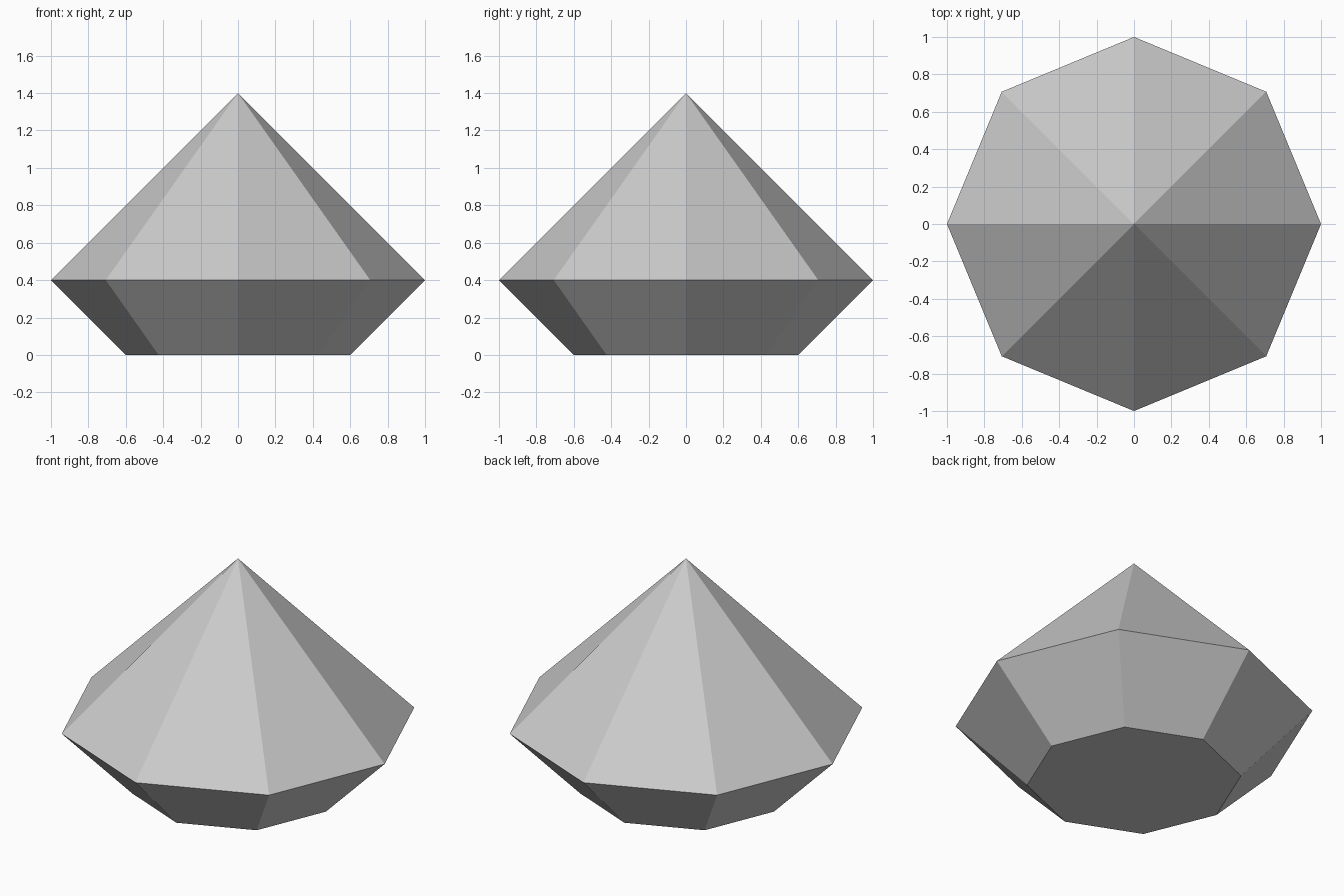
import bpy
import bmesh
from math import cos, sin, tau

if "Cube" in bpy.data.objects:
    bpy.data.objects.remove(bpy.data.objects["Cube"], do_unlink=True)

SIDES = 8

# Plain grey stone
grey = bpy.data.materials.new("grey")
grey.use_nodes = True
colour = (0.6, 0.6, 0.6, 1)
grey.diffuse_color = colour
grey.node_tree.nodes["Principled BSDF"].inputs["Base Color"].default_value = colour


def ring(bm, radius, z):
    return [bm.verts.new((radius * cos(tau * i / SIDES), radius * sin(tau * i / SIDES), z))
            for i in range(SIDES)]


# Faceted gem: flat base, flared lower band, pointed crown
bm = bmesh.new()
base = ring(bm, 0.6, 0)
girdle = ring(bm, 1, 0.4)
tip = bm.verts.new((0, 0, 1.4))
bm.faces.new(base[::-1])
for i in range(SIDES):
    j = (i + 1) % SIDES
    bm.faces.new((base[i], base[j], girdle[j], girdle[i]))
    bm.faces.new((girdle[i], girdle[j], tip))

mesh = bpy.data.meshes.new("gem")
bm.to_mesh(mesh)
bm.free()
mesh.materials.append(grey)
bpy.context.collection.objects.link(bpy.data.objects.new("gem", mesh))
